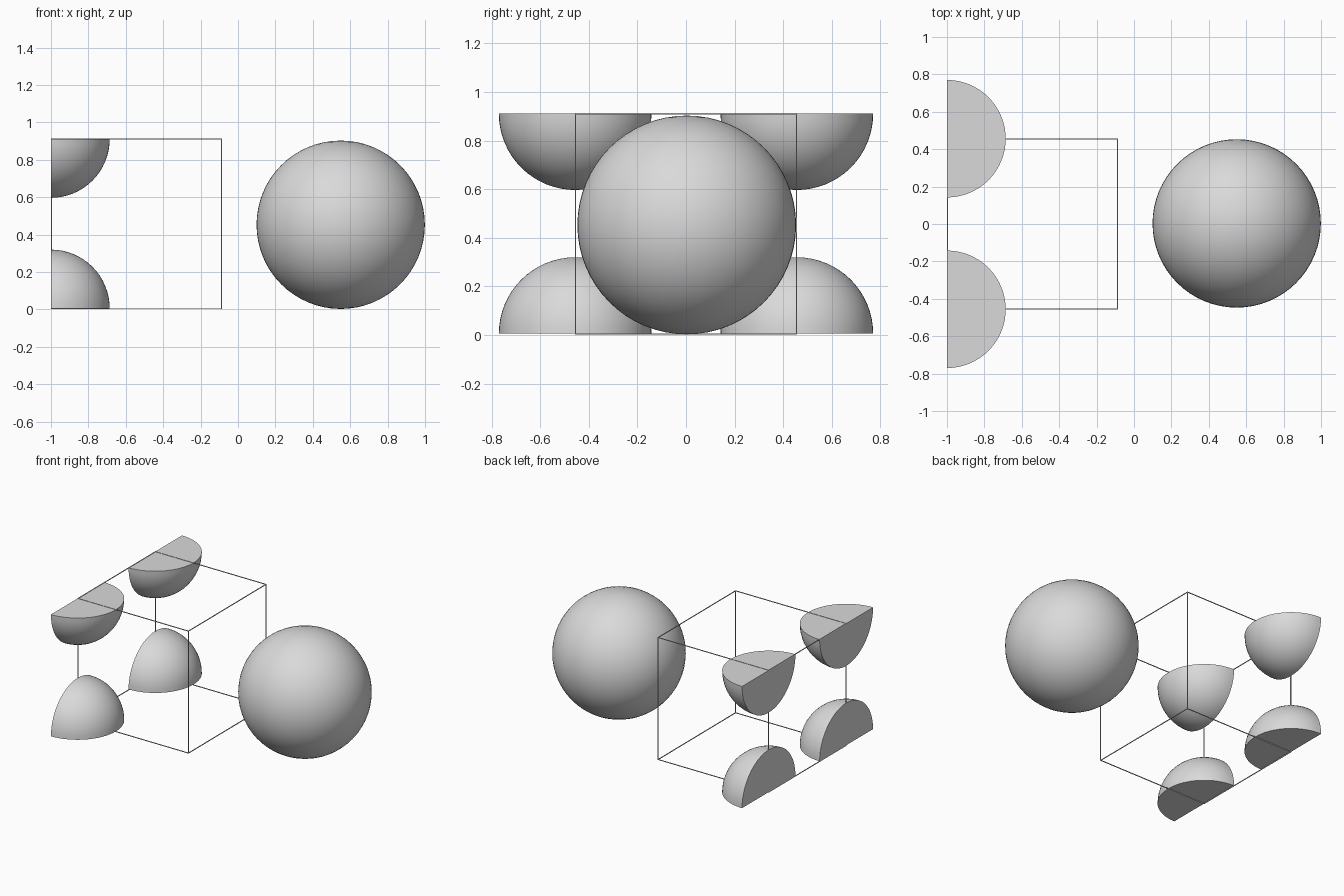
import bpy, bmesh
from itertools import product
from mathutils import Vector

if "Cube" in bpy.data.objects:
    bpy.data.objects.remove(bpy.data.objects["Cube"])

R_WIRE = 0.0025          # half thickness of the frame rods
X0, X1 = -0.9975, -0.089  # frame extents
HALF = 0.455
Z0, Z1 = 0.004, 0.911


def material(name, rgb):
    mat = bpy.data.materials.new(name)
    mat.diffuse_color = (*rgb, 1)
    mat.use_nodes = True
    mat.node_tree.nodes["Principled BSDF"].inputs["Base Color"].default_value = mat.diffuse_color
    return mat


GREY = material("light grey", (0.7, 0.7, 0.7))


def add_object(name, bm, mat, smooth=True):
    bmesh.ops.recalc_face_normals(bm, faces=bm.faces)
    mesh = bpy.data.meshes.new(name)
    bm.to_mesh(mesh)
    bm.free()
    mesh.materials.append(mat)
    obj = bpy.data.objects.new(name, mesh)
    bpy.context.collection.objects.link(obj)
    if smooth:
        bpy.ops.object.select_all(action='DESELECT')
        obj.select_set(True)
        bpy.context.view_layer.objects.active = obj
        bpy.ops.object.shade_smooth_by_angle()
    return obj


def ball(radius):
    bm = bmesh.new()
    bmesh.ops.create_uvsphere(bm, u_segments=64, v_segments=32, radius=radius)
    return bm


def cut(bm, normal):
    """Remove the side the normal points to and cap the opening."""
    bmesh.ops.bisect_plane(bm, geom=bm.verts[:] + bm.edges[:] + bm.faces[:],
                           dist=1e-5, plane_co=(0, 0, 0), plane_no=normal,
                           clear_outer=True)
    rim = [e for e in bm.edges if e.is_boundary]
    bmesh.ops.holes_fill(bm, edges=rim, sides=0)


# Whole ball
sphere = add_object("sphere", ball(0.45), GREY)
sphere.location = (0.549, 0.003, 0.453)

# Quarter balls centred on the four left corners of the frame
for side, level in product((-1, 1), (0, 1)):
    bm = ball(0.314)
    cut(bm, (-1, 0, 0))
    cut(bm, (0, 0, 1 if level else -1))
    name = f"{'upper' if level else 'lower'}_{'front' if side < 0 else 'back'}_quarter"
    quarter = add_object(name, bm, GREY)
    quarter.location = (-1.0, side * 0.456, 0.911 if level else 0.006)

# Thin cube frame: four rods along each axis
bm = bmesh.new()
lo, hi = Vector((X0, -HALF, Z0)), Vector((X1, HALF, Z1))
for axis in range(3):
    others = [a for a in range(3) if a != axis]
    for ends in product((lo, hi), repeat=2):
        centre = (lo + hi) / 2
        size = Vector((1, 1, 1)) * 2 * R_WIRE
        size[axis] = hi[axis] - lo[axis] + 2 * R_WIRE
        for a, end in zip(others, ends):
            centre[a] = end[a]
        rod = bmesh.ops.create_cube(bm, size=1)["verts"]
        bmesh.ops.scale(bm, vec=size, verts=rod)
        bmesh.ops.translate(bm, vec=centre, verts=rod)
add_object("cube_frame", bm, GREY, smooth=False)
